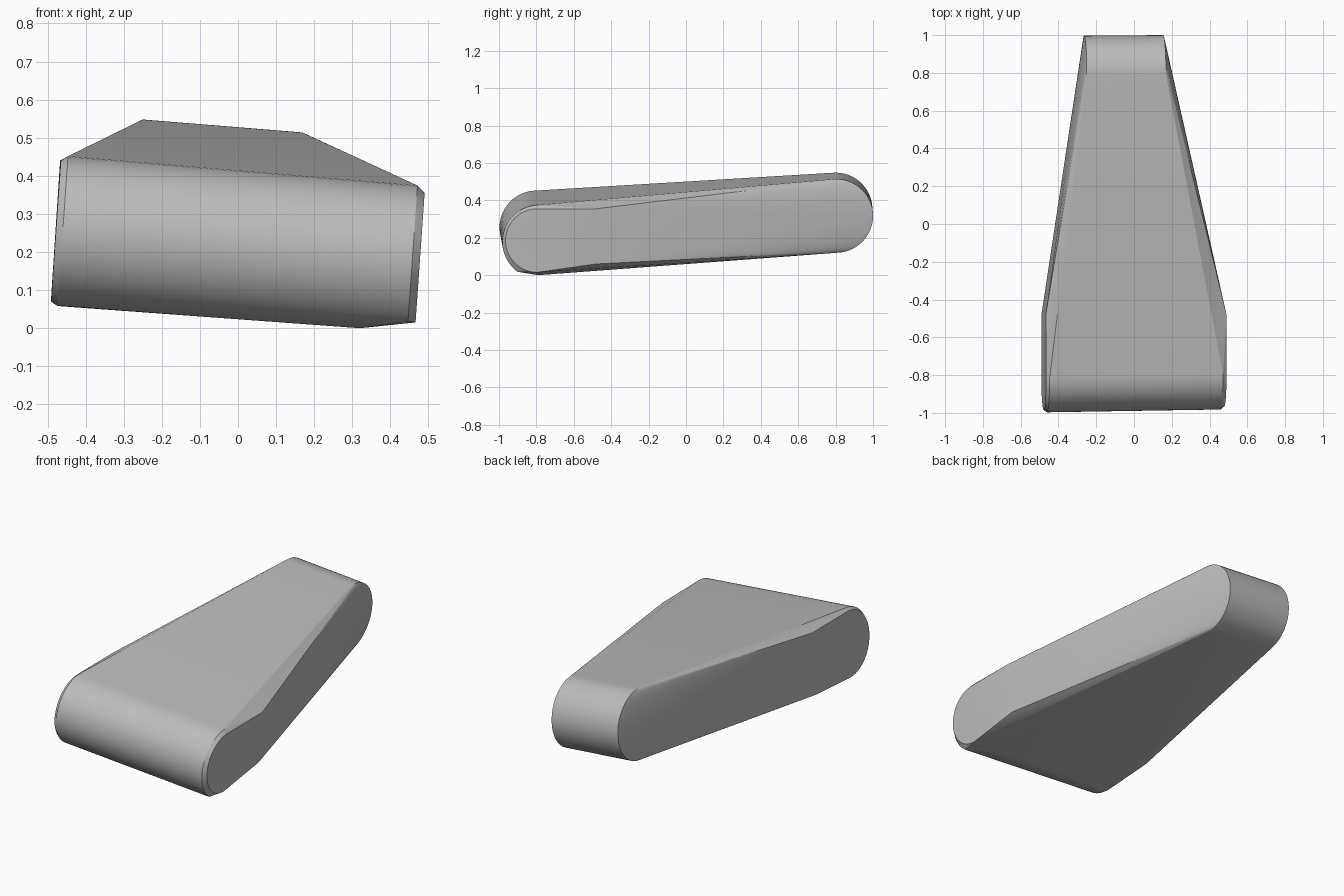
import bpy, bmesh, math
from mathutils import Vector

cube = bpy.data.objects.get("Cube")
if cube:
    bpy.data.objects.remove(cube, do_unlink=True)

RADIUS = 0.197
ROLL = 0.07      # sideways lean of the end caps
PITCH = 0.065    # upward slope towards the back
STEPS = 32


def half_ring(centre, radius, start):
    """Half circle in a leaning side plane, from angle start through 180 degrees."""
    c = Vector(centre)
    points = []
    for i in range(STEPS + 1):
        a = start + math.pi * i / STEPS
        dy, dz = radius * math.cos(a), radius * math.sin(a)
        points.append(c + Vector((dz * ROLL, dy, dz)))
    return points


front = math.pi / 2 + PITCH
back = -math.pi / 2 + PITCH

# Rounded back edge
points = half_ring((-0.264, 0.8, 0.351), RADIUS, back)
points += half_ring((0.155, 0.803, 0.317), RADIUS, back)

# Rounded front edge, trimmed at its low corner
points += half_ring((-0.46, -0.8, 0.255), RADIUS, front)
points += [p for p in half_ring((0.4575, -0.785, 0.178), RADIUS, front) if p.z > 0.013]
points.append(Vector((0.32, -0.79, 0.0)))

# Chamfered front side caps
points += half_ring((-0.478, -0.8, 0.255), 0.185, front)
points += half_ring((0.478, -0.795, 0.185), 0.17, math.pi / 2)

# Corners where the straight caps meet the tapering sides
points += [Vector(p) for p in (
    (-0.467, -0.48, 0.44), (-0.49, -0.48, 0.09),
    (0.49, -0.48, 0.355), (0.466, -0.48, 0.06))]

# Wrap everything in one convex skin
bm = bmesh.new()
for p in points:
    bm.verts.new(p)
hull = bmesh.ops.convex_hull(bm, input=bm.verts)
bmesh.ops.delete(bm, geom=[v for v in bm.verts if not v.link_faces], context='VERTS')
bmesh.ops.recalc_face_normals(bm, faces=bm.faces)
mesh = bpy.data.meshes.new("tapered_block")
bm.to_mesh(mesh)
bm.free()
block = bpy.data.objects.new("tapered_block", mesh)
bpy.context.collection.objects.link(block)

# Plain grey
grey = bpy.data.materials.new("grey")
grey.use_nodes = True
colour = (0.5, 0.5, 0.5, 1)
grey.diffuse_color = colour
grey.node_tree.nodes["Principled BSDF"].inputs["Base Color"].default_value = colour
mesh.materials.append(grey)

bpy.ops.object.select_all(action='DESELECT')
block.select_set(True)
bpy.context.view_layer.objects.active = block
bpy.ops.object.shade_smooth_by_angle(angle=math.radians(12))
